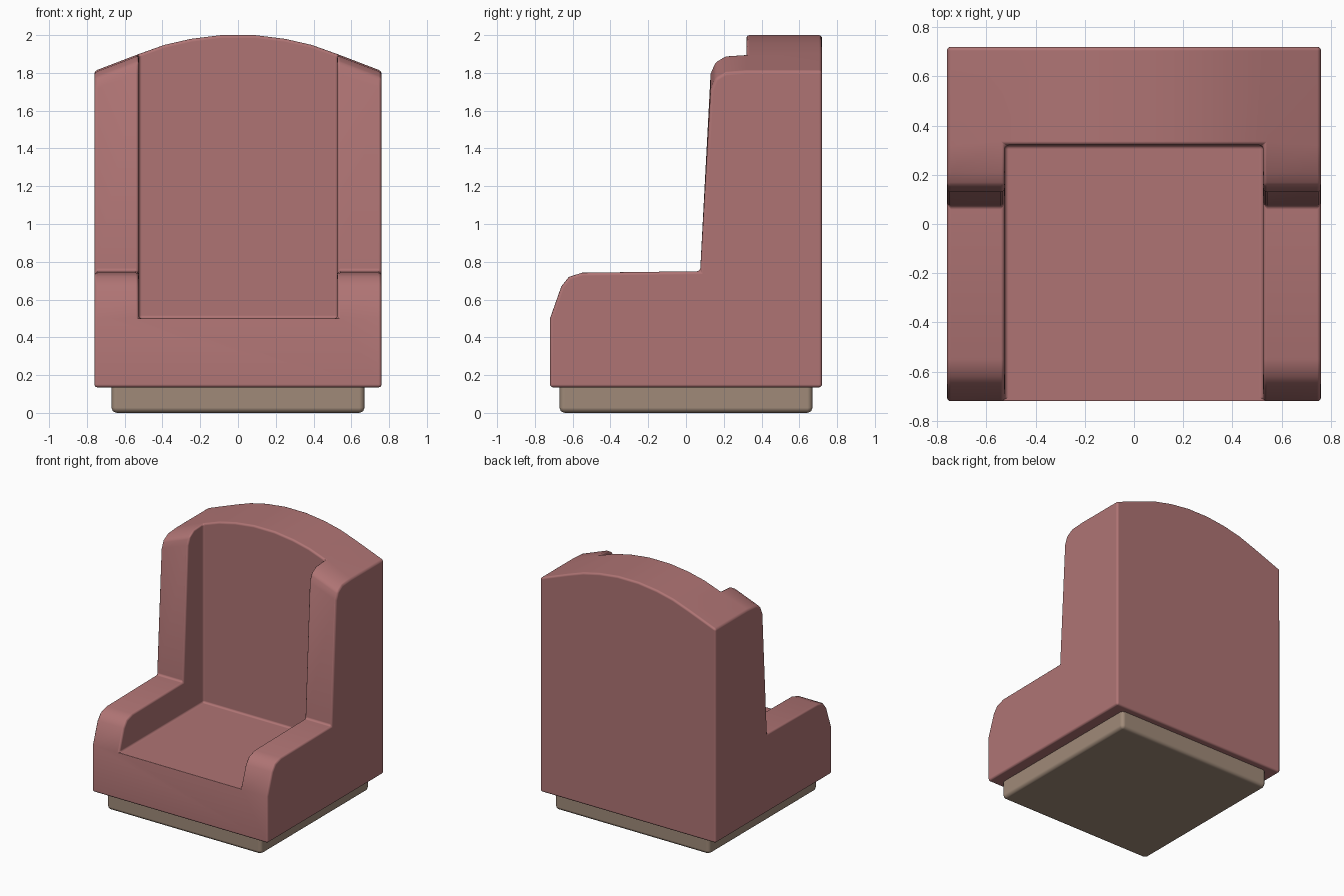
import bpy, bmesh

if "Cube" in bpy.data.objects:
    bpy.data.objects.remove(bpy.data.objects["Cube"])


def material(name, col):
    m = bpy.data.materials.new(name)
    m.diffuse_color = (*col, 1)
    m.use_nodes = True
    m.node_tree.nodes["Principled BSDF"].inputs["Base Color"].default_value = m.diffuse_color
    return m


def finish(name, bm, mat, width, segments):
    bmesh.ops.recalc_face_normals(bm, faces=bm.faces)
    for f in bm.faces:
        f.smooth = True
    me = bpy.data.meshes.new(name)
    bm.to_mesh(me)
    bm.free()
    me.materials.append(mat)
    ob = bpy.data.objects.new(name, me)
    bpy.context.collection.objects.link(ob)
    b = ob.modifiers.new("soft_edges", 'BEVEL')
    b.width, b.segments = width, segments
    b.limit_method, b.angle_limit = 'ANGLE', 0.65
    b.harden_normals = True
    return ob


rose = material("rose upholstery", (0.43, 0.175, 0.175))
tan = material("tan plinth", (0.35, 0.255, 0.19))

# Chair shell: side profiles (y, z, follows_arch) lofted across x
A, B = (-0.72, 0.135, 0), (-0.72, 0.5, 0)
C = (0.32, 0.5, 0)                                   # back corner of the seat
M, N, O = (0.32, 0.0, 1), (0.72, 0.0, 1), (0.72, 0.135, 0)
arm = [(-0.66, 0.67, 0), (-0.62, 0.72, 0), (-0.55, 0.742, 0), (0.075, 0.75, 0),
       (0.13, -0.10, 1), (0.155, -0.04, 1), (0.21, -0.008, 1)]
wing = [A, B] + arm + [M, N, O]
centre = [A, B, C, M, N, O]

half = [(0.09, 2.0), (0.25, 1.98), (0.39, 1.948), (0.525, 1.9), (0.76, 1.81)]
slices = [(-x, z) for x, z in reversed(half)] + half

bm = bmesh.new()
cache = {}


def vert(i, p):
    if (i, p) not in cache:
        x, top = slices[i]
        cache[i, p] = bm.verts.new((x, p[0], p[1] + top * p[2]))
    return cache[i, p]


last = len(slices) - 1
for i in range(last):
    prof = wing if i in (0, last - 1) else centre
    for p, q in zip(prof, prof[1:] + prof[:1]):
        bm.faces.new([vert(i, p), vert(i, q), vert(i + 1, q), vert(i + 1, p)])
for i in (0, last):                                  # outer sides
    bm.faces.new([vert(i, p) for p in wing])
for i in (1, last - 1):                              # inner walls beside the seat
    bm.faces.new([vert(i, p) for p in [B] + arm + [M, C]])
# merge the flat front, seat, back and underside strips of the centre
bmesh.ops.recalc_face_normals(bm, faces=bm.faces)
bm.normal_update()
flat = [e for e in bm.edges if len(e.link_faces) == 2
        and e.calc_face_angle(1) < 0.001]
bmesh.ops.dissolve_edges(bm, edges=flat, use_verts=True)
finish("chair_shell", bm, rose, 0.016, 3)

# Plinth under the shell
bm = bmesh.new()
bmesh.ops.create_cube(bm, size=1)
for v in bm.verts:
    v.co = (v.co.x * 1.34, v.co.y * 1.34, (v.co.z + 0.5) * 0.17)
finish("plinth", bm, tan, 0.028, 2)
